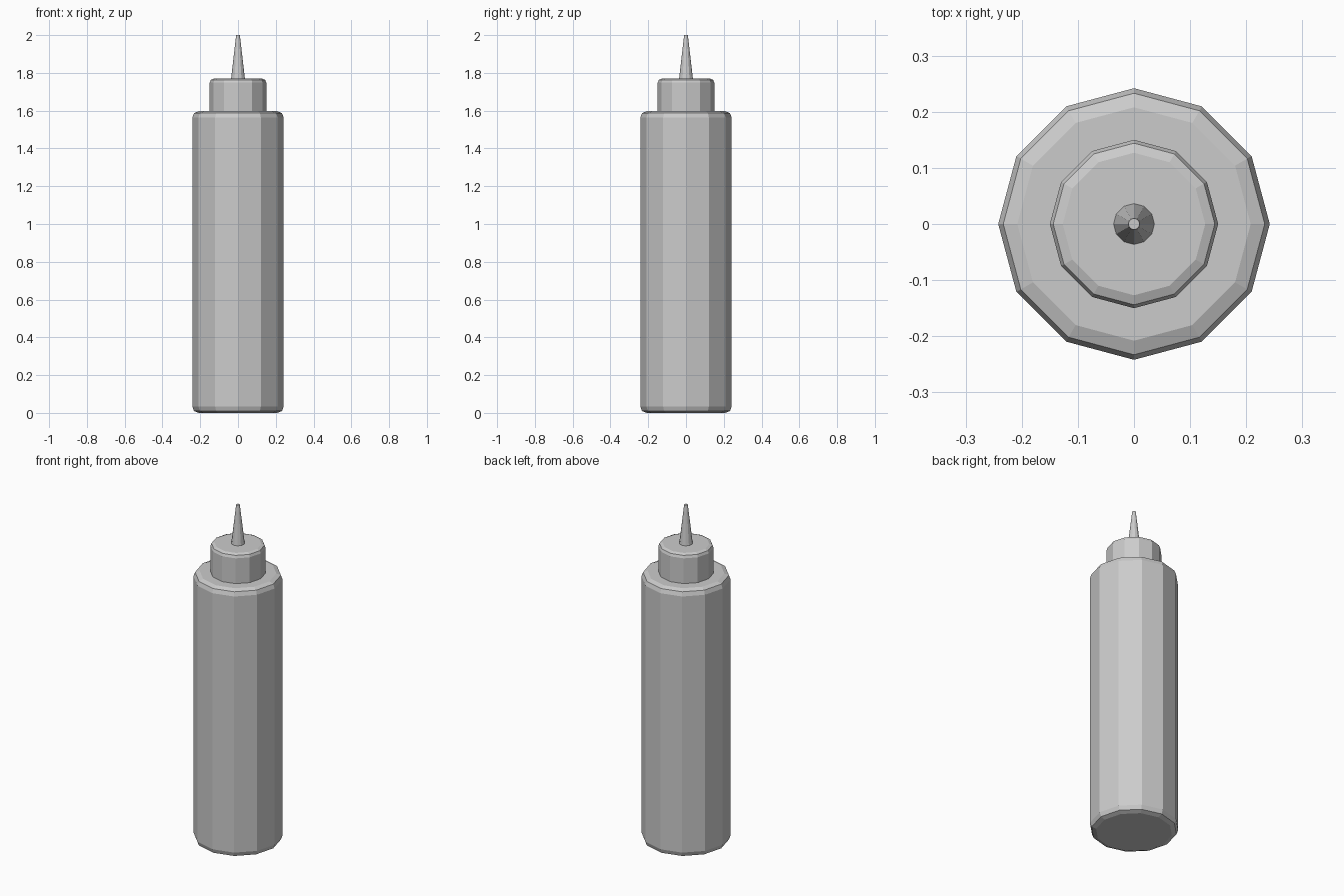
import bpy
import bmesh
from math import cos, sin, tau

SIDES = 12

cube = bpy.data.objects.get("Cube")
if cube:
    bpy.data.objects.remove(cube, do_unlink=True)

# One plain grey plastic
grey = bpy.data.materials.new("grey_plastic")
grey.use_nodes = True
color = (0.6, 0.6, 0.6, 1)
grey.diffuse_color = color
grey.node_tree.nodes["Principled BSDF"].inputs["Base Color"].default_value = color


def lathe(name, profile):
    """Closed faceted solid from (radius, height) points, bottom to top."""
    bm = bmesh.new()
    rings = [[bm.verts.new((r * cos(tau * i / SIDES), r * sin(tau * i / SIDES), z))
              for i in range(SIDES)] for r, z in profile]
    for low, high in zip(rings, rings[1:]):
        for i in range(SIDES):
            j = (i + 1) % SIDES
            bm.faces.new((low[i], low[j], high[j], high[i]))
    bm.faces.new(rings[0][::-1])
    bm.faces.new(rings[-1])
    mesh = bpy.data.meshes.new(name)
    bm.to_mesh(mesh)
    bm.free()
    mesh.materials.append(grey)
    obj = bpy.data.objects.new(name, mesh)
    bpy.context.collection.objects.link(obj)
    return obj


# Bottle body with softened rims at both ends
lathe("bottle_body", [(0.208, 0), (0.233, 0.01), (0.242, 0.034),
                      (0.242, 1.563), (0.233, 1.587), (0.208, 1.597)])

# Screw cap with a softened top rim
lathe("cap", [(0.15, 1.59), (0.15, 1.748), (0.144, 1.763), (0.127, 1.77)])

# Tapered nozzle
lathe("nozzle", [(0.037, 1.765), (0.01, 2.0)])
